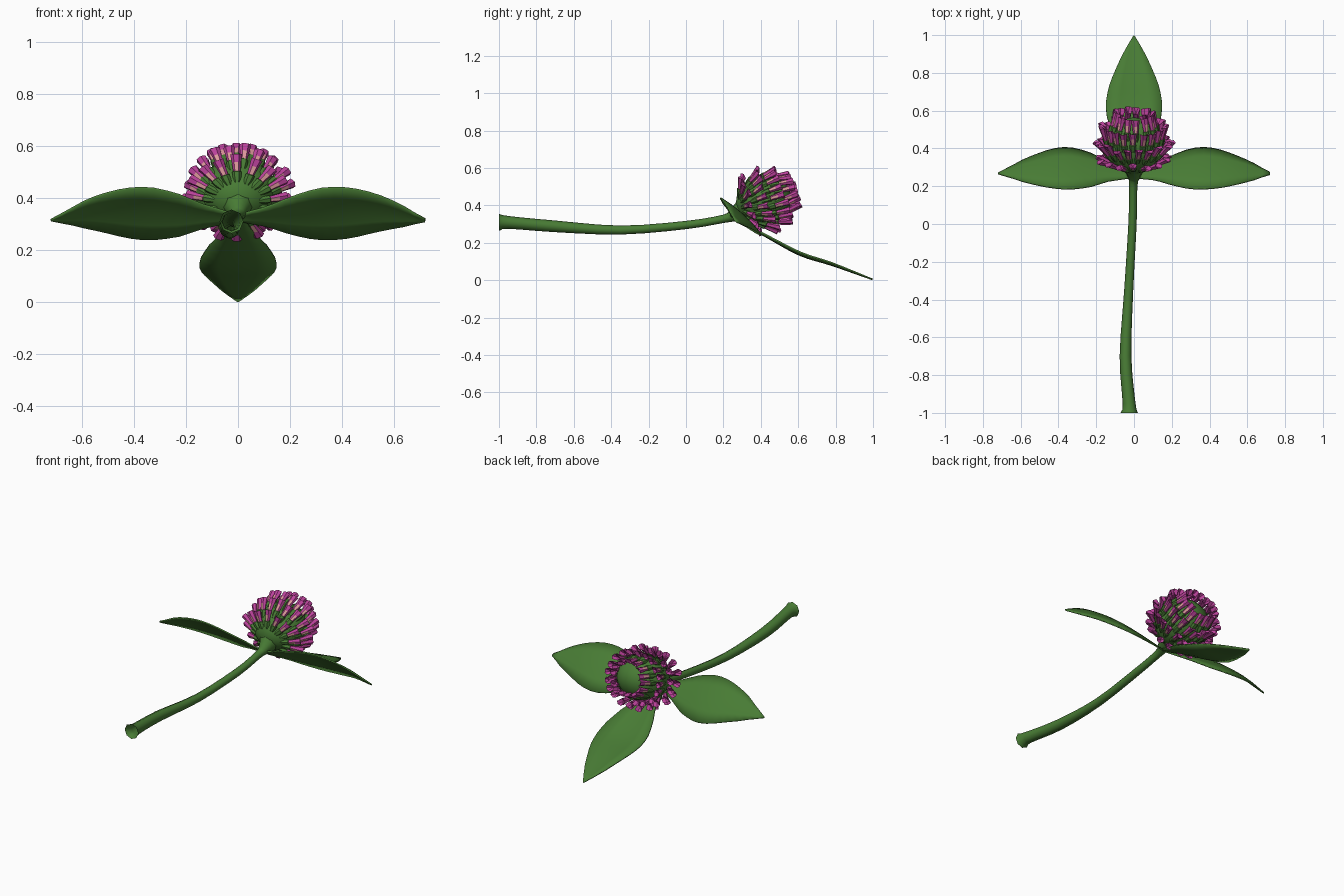
import bpy, bmesh, math, random
from mathutils import Vector, Matrix

if "Cube" in bpy.data.objects:
    bpy.data.objects.remove(bpy.data.objects["Cube"])

random.seed(4)


def material(name, rgb):
    m = bpy.data.materials.new(name)
    m.diffuse_color = (*rgb, 1)
    m.use_nodes = True
    m.node_tree.nodes["Principled BSDF"].inputs["Base Color"].default_value = m.diffuse_color
    return m


GREEN = material("leaf_green", (0.065, 0.20, 0.035))
PINK = material("petal_magenta", (0.50, 0.055, 0.33))
PALE = material("petal_pale_pink", (0.74, 0.32, 0.34))


def finish(name, bm, mats, angle=40):
    me = bpy.data.meshes.new(name)
    bmesh.ops.recalc_face_normals(bm, faces=bm.faces)
    bm.to_mesh(me)
    bm.free()
    for m in mats:
        me.materials.append(m)
    me.polygons.foreach_set("use_smooth", [True] * len(me.polygons))
    me.set_sharp_from_angle(angle=math.radians(angle))
    ob = bpy.data.objects.new(name, me)
    bpy.context.collection.objects.link(ob)
    return ob


def smooth_path(pts, steps):
    """Catmull-Rom through tuples of any length."""
    pts = [Vector(p) for p in pts]
    q = [2 * pts[0] - pts[1]] + pts + [2 * pts[-1] - pts[-2]]
    out = []
    for i in range(1, len(q) - 2):
        a, b, c, d = q[i - 1:i + 3]
        for k in range(steps):
            t = k / steps
            out.append(0.5 * (2 * b + (c - a) * t + (2 * a - 5 * b + 4 * c - d) * t * t
                              + (3 * b - a - 3 * c + d) * t ** 3))
    return out + [pts[-1]]


def bridge(bm, r0, r1, mat=0):
    n = len(r0)
    faces = []
    for i in range(n):
        f = bm.faces.new((r0[i], r0[(i + 1) % n], r1[(i + 1) % n], r1[i]))
        f.material_index = mat
        faces.append(f)
    return faces


# Stem: open tube along a gentle curve, flared at the cut end (x, y, z, radius)
path = smooth_path([(-0.025, -1.0, 0.31, 0.046), (-0.026, -0.95, 0.309, 0.034),
                    (-0.045, -0.7, 0.288, 0.031), (-0.028, -0.35, 0.268, 0.024),
                    (-0.008, 0.0, 0.295, 0.022), (-0.004, 0.2, 0.328, 0.022),
                    (0, 0.25, 0.345, 0.034), (0, 0.30, 0.37, 0.06)], 3)
bm = bmesh.new()
prev = None
for i, p in enumerate(path):
    a, b = path[max(i - 1, 0)], path[min(i + 1, len(path) - 1)]
    d = Vector((0, 1, 0)) if i == 0 else Vector((b - a)[:3]).normalized()
    u = d.cross(Vector((0, 0, 1))).normalized()
    v = u.cross(d)
    ring = []
    for k in range(8):
        t = math.tau * k / 8
        ring.append(bm.verts.new(Vector(p[:3]) + p[3] * (u * math.cos(t) + v * math.sin(t))))
    if prev:
        bridge(bm, prev, ring)
    prev = ring
finish("stem", bm, [GREEN], 60)


# Leaves: pointed blades lofted across a midrib
def leaf(name, midrib, side, cup):
    rows = smooth_path(midrib, 4)
    length = (midrib[-1][0] - midrib[0][0]) + (midrib[-1][1] - midrib[0][1])
    widths = smooth_path([(0, 0.02, 0), (0.15, 0.06, 0), (0.3, 0.115, 0), (0.44, 0.146, 0),
                          (0.58, 0.142, 0), (0.73, 0.106, 0), (0.87, 0.058, 0),
                          (1, 0.003, 0)], 12)
    side, cup = Vector(side).normalized(), Vector(cup)
    bm = bmesh.new()
    prev = None
    for p in rows:
        t = abs((p.x - midrib[0][0] if abs(midrib[-1][0]) > 0.5 else p.y - midrib[0][1]) / length)
        w = min(widths, key=lambda q: abs(q[0] - t))[1]
        row = [bm.verts.new(p + side * w * s + cup * w * (s * s - 0.4))
               for s in (-1, -0.5, 0, 0.5, 1)]
        if prev:
            for k in range(4):
                bm.faces.new((prev[k], prev[k + 1], row[k + 1], row[k]))
        prev = row
    ob = finish(name, bm, [GREEN], 60)
    m = ob.modifiers.new("thickness", 'SOLIDIFY')
    m.thickness = 0.008
    m.offset = 0


for s, name in ((-1, "left_leaf"), (1, "right_leaf")):
    leaf(name, [(0.01 * s, 0.26, 0.325), (0.18 * s, 0.285, 0.335), (0.37 * s, 0.30, 0.347),
                (0.55 * s, 0.288, 0.345), (0.72 * s, 0.267, 0.315)],
         (0, 0.74, -0.67), (0, -0.06, -0.07))
leaf("back_leaf", [(0, 0.26, 0.325), (0, 0.43, 0.235), (0, 0.61, 0.14),
                   (0, 0.78, 0.085), (0, 0.998, 0.004)], (1, 0, 0), (0, 0.03, 0.1))

# Flower head: slightly flattened core, its axis pointing back and a little up
tilt = math.radians(18)
AXIS = Vector((0, math.cos(tilt), math.sin(tilt)))
CENTRE = Vector((0, 0.415, 0.425))
E1 = Vector((1, 0, 0))
E2 = AXIS.cross(E1)
R = 0.15


def flatten(bm):
    for v in bm.verts:
        v.co -= E2 * (v.co - CENTRE).dot(E2) * 0.13


bm = bmesh.new()
frame = Matrix((E1, E2, AXIS)).transposed().to_4x4()
bmesh.ops.create_uvsphere(bm, u_segments=20, v_segments=12, radius=R,
                          matrix=Matrix.Translation(CENTRE) @ frame)
flatten(bm)
finish("flower_core", bm, [GREEN], 60)


# Florets: green calyx, magenta tube with a pale outer streak, ragged open tip
def floret(bm, base, direction, out, length):
    z = direction.normalized()
    x = (out - z * out.dot(z)).normalized()
    y = z.cross(x)
    profile = [(0, 0.011), (0.2, 0.017), (0.38, 0.018), (0.40, 0.014), (0.72, 0.018), (1, 0.023)]
    prev = None
    for j, (h, r) in enumerate(profile):
        ring = []
        for k in range(6):
            t = math.tau * (k + 0.5) / 6
            hh = h - (0.2 if j == 5 and k in (2, 3) else 0)
            ring.append(bm.verts.new(base + z * hh * length
                                     + r * (x * math.cos(t) * 0.85 + y * math.sin(t))))
        if prev:
            faces = bridge(bm, prev, ring, 0 if j < 4 else 1)
            if j == 4:
                faces[5].material_index = 2
        prev = ring
    throat = bm.verts.new(base + z * 0.75 * length)
    for k in range(6):
        f = bm.faces.new((prev[k], prev[(k + 1) % 6], throat))
        f.material_index = 1


bm = bmesh.new()
for row, (lat, count) in enumerate(((-54, 16), (-28, 20), (-1, 20), (25, 15))):
    for i in range(count):
        a = math.tau * (i + 0.5 * (row % 2)) / count + random.uniform(-0.04, 0.04)
        la = math.radians(lat + random.uniform(-3, 3))
        e = E1 * math.cos(a) + E2 * math.sin(a)
        n = e * math.cos(la) + AXIS * math.sin(la)
        t = AXIS * math.cos(la) - e * math.sin(la)
        floret(bm, CENTRE + n * R * 0.96, t * 0.97 + n * random.uniform(0.1, 0.24), n,
               random.uniform(0.115, 0.13))
flatten(bm)
finish("florets", bm, [GREEN, PINK, PALE], 40)
